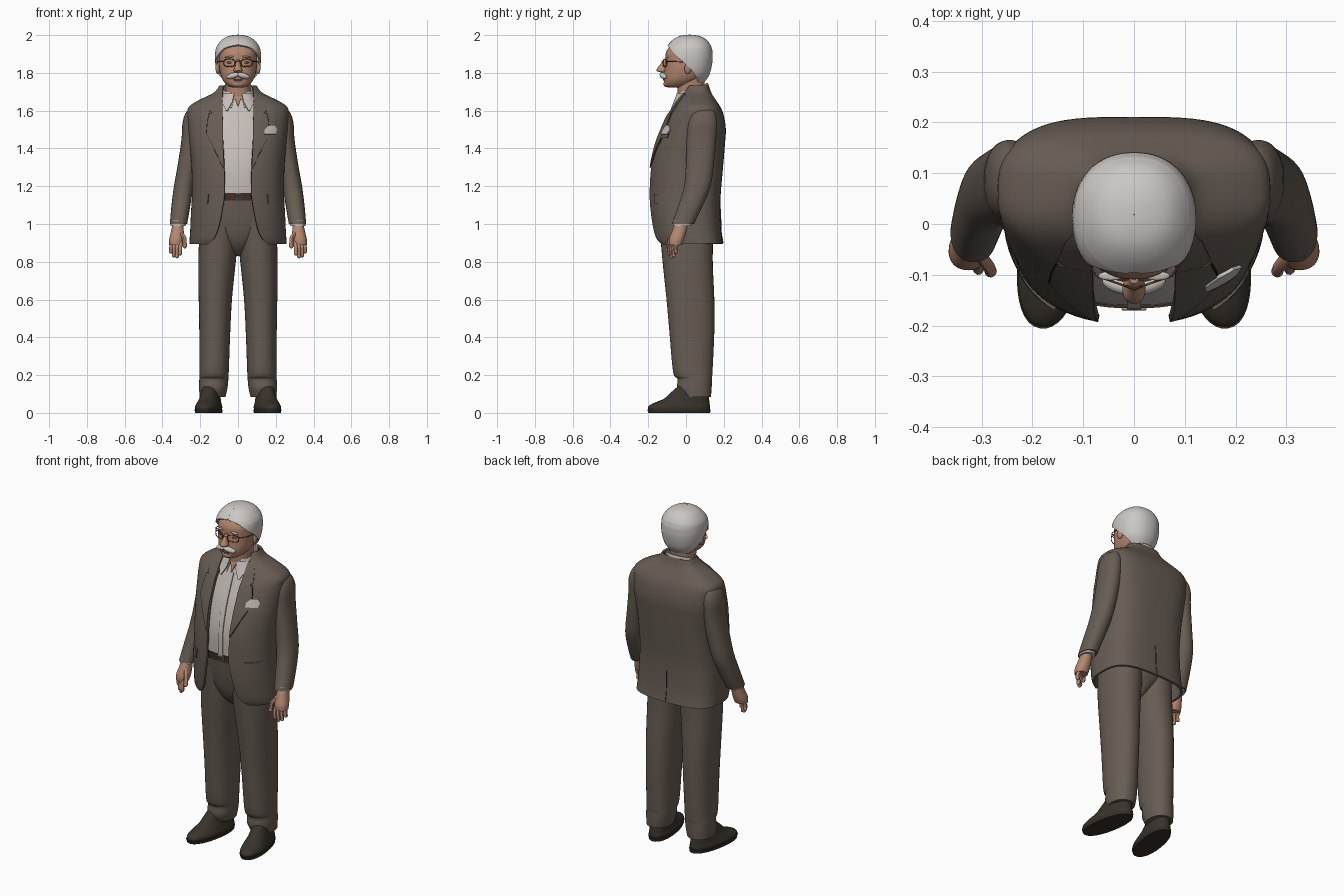
import bpy, bmesh, math

cube = bpy.data.objects.get("Cube")
if cube:
    bpy.data.objects.remove(cube, do_unlink=True)


def material(name, r, g, b):
    m = bpy.data.materials.new(name)
    m.use_nodes = True
    m.diffuse_color = (r, g, b, 1)
    bsdf = m.node_tree.nodes["Principled BSDF"]
    bsdf.inputs["Base Color"].default_value = (r, g, b, 1)
    bsdf.inputs["Roughness"].default_value = 0.8
    return m


SUIT = material("brown_grey_wool", .135, .108, .088)
SEAM = material("dark_seam", .035, .027, .022)
SHIRT = material("white_cotton", .56, .51, .48)
HAIR = material("silver_hair", .6, .57, .55)
SKIN = material("skin", .45, .24, .16)
LIP = material("shaded_skin", .24, .11, .08)
LEATHER = material("shoe_leather", .04, .033, .024)
BELT = material("brown_leather", .05, .028, .02)
METAL = material("buckle_metal", .3, .26, .22)
FRAME = material("tortoiseshell", .15, .055, .035)
made = []


def finish(bm, name, mat, thick=0):
    bmesh.ops.recalc_face_normals(bm, faces=bm.faces)
    me = bpy.data.meshes.new(name)
    bm.to_mesh(me)
    bm.free()
    me.materials.append(mat)
    ob = bpy.data.objects.new(name, me)
    bpy.context.collection.objects.link(ob)
    if thick:
        mod = ob.modifiers.new("thickness", 'SOLIDIFY')
        mod.thickness, mod.offset = thick, 0
    made.append(ob)
    return ob


def smooth_rings(rings, steps=4):
    """Catmull-Rom interpolation of (z, centre x, half width, front y, back y, opening)."""
    out = []
    for i in range(len(rings) - 1):
        a, b, c, d = (rings[min(max(k, 0), len(rings) - 1)] for k in range(i - 1, i + 3))
        for s in range(steps):
            t = s / steps
            out.append([q + .5 * t * (r - p + t * (2*p - 5*q + 4*r - u + t * (3*(q - r) + u - p)))
                        for p, q, r, u in zip(a, b, c, d)])
    return out + [list(rings[-1])]


def loft(name, rings, mat, p=2.2, back=0, n=40, thick=0, tilt=0, side=1):
    """Stack of superellipses; a ring with an opening angle stays open at the front."""
    rings = [tuple(r) + (0,) * (6 - len(r)) for r in rings]
    dense = smooth_rings(rings)
    is_open = any(r[5] for r in rings)
    bm = bmesh.new()
    rows = []
    for z, cx, rx, yf, yb, a in dense:
        ym, h, a, row = (yf + yb) / 2, (yb - yf) / 2, max(a, 0), []
        for k in range(n + 1 if is_open else n):
            th = a + (2 * math.pi - 2 * a) * k / n
            s, c = math.sin(th), math.cos(th)
            e = 2 / (p if c > 0 else p + back)
            dx = math.copysign(abs(s) ** e, s) * rx
            dy = -math.copysign(abs(c) ** e, c) * h
            row.append(bm.verts.new((side * (cx + dx), ym + dy, z + tilt * dy)))
        rows.append(row)
    for lo, hi in zip(rows, rows[1:]):
        for k in range(len(lo) - is_open):
            j = (k + 1) % len(lo)
            bm.faces.new((lo[k], lo[j], hi[j], hi[k]))
    if not is_open:
        bm.faces.new(rows[0])
        bm.faces.new(rows[-1])
    return finish(bm, name, mat, thick), (dense, p)


def front_y(surface, x, z):
    dense, p = surface
    for lo, hi in zip(dense, dense[1:]):
        if z <= hi[0]:
            break
    t = min(max((z - lo[0]) / (hi[0] - lo[0]), 0), 1)
    rx, yf, yb = (lo[i] + t * (hi[i] - lo[i]) for i in (2, 3, 4))
    u = min(abs(x) / rx, .98)
    return (yf + yb) / 2 - (yb - yf) / 2 * (1 - u ** p) ** (1 / p)


def plate(name, surface, rows, mat, side=1, lift=.01, thick=.007):
    """Thin panel laid on the front of a loft; rows are (z, inner x, outer x)."""
    bm, grid = bmesh.new(), []
    for a, b in zip(rows, rows[1:]):
        for s in range(5 if b is rows[-1] else 4):
            z, i, o = (p + (q - p) * s / 4 for p, q in zip(a, b))
            xs = [i + (o - i) * k / 5 for k in range(6)]
            grid.append([bm.verts.new((side * x, front_y(surface, x, z) - lift, z)) for x in xs])
    for lo, hi in zip(grid, grid[1:]):
        for k in range(5):
            bm.faces.new((lo[k], lo[k + 1], hi[k + 1], hi[k]))
    return finish(bm, name, mat, thick)


def ball(name, loc, size, mat, rot=(0, 0, 0)):
    bm = bmesh.new()
    bmesh.ops.create_uvsphere(bm, u_segments=20, v_segments=12, radius=1)
    ob = finish(bm, name, mat)
    ob.location, ob.scale, ob.rotation_euler = loc, size, rot


def tube(name, pts, r, mat, cyclic=False):
    cu = bpy.data.curves.new(name, 'CURVE')
    cu.dimensions, cu.bevel_depth, cu.bevel_resolution, cu.use_fill_caps = '3D', r, 2, True
    sp = cu.splines.new('POLY')
    sp.points.add(len(pts) - 1)
    for q, v in zip(sp.points, pts):
        q.co = (*v, 1)
    sp.use_cyclic_u = cyclic
    cu.materials.append(mat)
    ob = bpy.data.objects.new(name, cu)
    bpy.context.collection.objects.link(ob)
    made.append(ob)


# Jacket: open-fronted shell, opening given as half width
P = 2.25
coat = [(.895, .25, -.155, .19, .16), (.92, .25, -.168, .186, .13), (.97, .247, -.178, .18, .105),
        (1.06, .243, -.188, .176, .085), (1.16, .238, -.192, .178, .07), (1.3, .24, -.184, .19, .072),
        (1.42, .25, -.158, .2, .078), (1.5, .258, -.127, .205, .082), (1.57, .262, -.095, .195, .082),
        (1.615, .257, -.065, .178, .082), (1.65, .205, -.045, .155, .084), (1.69, .125, -.02, .13, .082),
        (1.73, .093, 0, .115, .075)]
coat = [(z, 0, rx, yf, yb, math.asin((g / rx) ** (P / 2))) for z, rx, yf, yb, g in coat]
_, jacket = loft("jacket", coat, SUIT, P, 1, n=64, thick=.012)
tube("back_vent", [(0, .196, .9), (0, .187, .95), (0, .182, 1.08)], .0025, SEAM)

# Shirt with placket, and belt
_, shirt = loft("shirt", [(1.13, 0, .17, -.16, .12), (1.3, 0, .18, -.16, .15), (1.45, 0, .19, -.125, .16),
                          (1.56, 0, .17, -.082, .15), (1.64, 0, .11, -.048, .12), (1.69, 0, .08, -.028, .11)],
                SHIRT, 2.6)
plate("shirt_placket", shirt, [(1.16, -.014, .014), (1.4, -.014, .014), (1.62, -.014, .014)], SHIRT, lift=.003)
loft("shirt_collar", [(1.645, 0, .1, -.06, .125, .3), (1.68, 0, .09, -.045, .12, .25),
                      (1.72, 0, .08, -.035, .113, .2)], SHIRT, thick=.008, tilt=.35)
plate("open_neck", shirt, [(1.625, -.002, .002), (1.655, -.012, .012), (1.688, -.026, .026)], SKIN, lift=.006)
loft("belt", [(1.125, 0, .195, -.165, .14), (1.165, 0, .195, -.166, .14)], BELT, 2.6)
tube("belt_buckle", [(x, -.167, z) for x, z in ((-.022, 1.132), (.022, 1.132), (.022, 1.158), (-.022, 1.158))],
     .0035, METAL, True)

# Trouser seat
loft("trouser_seat", [(.83, 0, .015, -.05, .07), (.87, 0, .06, -.095, .11), (.93, 0, .13, -.127, .14),
                      (1.02, 0, .195, -.148, .15), (1.13, 0, .195, -.162, .14)], SUIT, 2.4)

# Head, neck and hair
loft("neck", [(1.62, 0, .072, -.04, .1), (1.7, 0, .066, -.045, .095), (1.78, 0, .07, -.05, .1)], SKIN)
loft("head", [(1.722, 0, .03, -.095, -.01), (1.735, 0, .058, -.113, .03), (1.77, 0, .085, -.117, .08),
              (1.82, 0, .098, -.113, .115), (1.87, 0, .101, -.109, .122), (1.905, 0, .1, -.107, .12),
              (1.935, 0, .09, -.09, .11), (1.96, 0, .07, -.06, .09), (1.98, 0, .035, -.025, .06)], SKIN, 2.3)
hair = [(1.755, .075, -.09, .095, 128), (1.79, .1, -.1, .118, 108), (1.83, .112, -.108, .13, 92),
        (1.87, .117, -.114, .136, 74), (1.895, .117, -.114, .136, 58), (1.915, .115, -.11, .135, 46),
        (1.93, .112, -.102, .131, 34), (1.94, .107, -.096, .128, 18), (1.947, .103, -.091, .124, 0),
        (1.965, .088, -.074, .112, 0), (1.98, .07, -.054, .093, 0), (1.99, .048, -.033, .07, 0),
        (1.996, .02, -.004, .042, 0), (1.997, .001, .018, .02, 0)]
loft("hair", [(z, 0, rx, yf, yb, math.radians(a)) for z, rx, yf, yb, a in hair], HAIR, 2.2, n=48, thick=.01)
loft("nose", [(1.803, 0, .015, -.136, -.1), (1.813, 0, .023, -.157, -.1), (1.84, 0, .014, -.141, -.1),
              (1.872, 0, .009, -.117, -.095)], SKIN, n=20)
ball("lower_lip", (0, -.117, 1.764), (.026, .006, .005), LIP)
ball("chin", (0, -.1, 1.742), (.034, .02, .018), SKIN)
tube("glasses_bridge", [(-.016, -.122, 1.858), (0, -.129, 1.863), (.016, -.122, 1.858)], .0025, FRAME)

for side, tag in ((1, "left"), (-1, "right")):
    # Lapels, pockets and collar points
    plate(tag + "_lapel", jacket, [(1.3, .073, .077), (1.4, .078, .125), (1.48, .08, .165), (1.54, .08, .16),
                                   (1.585, .082, .15)], SUIT, side, .011)
    plate(tag + "_jacket_collar", jacket, [(1.575, .082, .125), (1.6, .082, .15), (1.65, .083, .135),
                                           (1.69, .08, .105)], SUIT, side, .01)
    edge = [(1.3, .079), (1.4, .127), (1.48, .167), (1.54, .162), (1.585, .152), (1.583, .125)]
    tube(tag + "_lapel_edge", [(side * x, front_y(jacket, x, z) - .011, z) for z, x in edge], .002, SEAM)
    plate(tag + "_pocket_flap", jacket, [(1.105, .16, .226), (1.16, .155, .224)], SUIT, side)
    plate(tag + "_collar_point", shirt, [(1.6, .055, .064), (1.645, .03, .085), (1.69, .02, .076)],
          SHIRT, side, .018)

    # Sleeve, cuff and hand
    loft(tag + "_sleeve", [(1.61, .22, .025, .06, .13), (1.595, .235, .038, .03, .15), (1.54, .244, .049, .01, .165),
                           (1.45, .248, .051, .003, .16), (1.32, .266, .052, 0, .148), (1.2, .287, .052, -.01, .13),
                           (1.1, .302, .05, -.04, .09), (1, .315, .046, -.075, .042)], SUIT, side=side)
    loft(tag + "_cuff", [(.99, .317, .04, -.07, .03), (1.02, .315, .041, -.068, .036)], SHIRT, side=side)
    loft(tag + "_palm", [(1.01, .317, .027, -.055, .012), (.96, .321, .034, -.075, .002),
                         (.92, .325, .039, -.09, -.01), (.89, .328, .036, -.09, -.022)], SKIN, n=24, side=side)
    for i, (finger, tip) in enumerate(zip(("index", "middle", "ring", "little"), (.845, .83, .835, .855))):
        x, y = .303 + .016 * i, -.075 + .011 * i
        tube(f"{tag}_{finger}_finger", [(side * x, y, .905), (side * (x + .003), y - .015, .875),
                                        (side * (x + .004), y - .012, tip)], .0105, SKIN)
        ball(f"{tag}_{finger}_fingertip", (side * (x + .004), y - .012, tip), (.0105, .0105, .012), SKIN)
    tube(tag + "_thumb", [(side * .303, -.06, .955), (side * .285, -.085, .925), (side * .282, -.093, .885)],
         .012, SKIN)
    ball(tag + "_thumb_tip", (side * .282, -.093, .885), (.012, .012, .014), SKIN)

    # Trouser leg, breaking over the shoe
    loft(tag + "_trouser_leg", [(.085, .135, .068, -.03, .132), (.13, .131, .075, -.048, .136),
                                (.18, .128, .077, -.045, .137), (.215, .127, .078, -.068, .14),
                                (.43, .123, .082, -.088, .15), (.6, .12, .088, -.103, .15),
                                (.78, .112, .098, -.122, .142), (.9, .105, .102, -.133, .142),
                                (1.08, .1, .1, -.15, .14)], SUIT, side=side)

    # Shoe and sole, splayed outward
    upper, _ = loft(tag + "_shoe", [(.015, 0, .064, -.168, .16), (.032, 0, .066, -.17, .163),
                                    (.05, 0, .06, -.145, .16), (.075, 0, .053, -.085, .157),
                                    (.11, 0, .046, -.045, .15), (.14, 0, .042, -.01, .145)], LEATHER, side=side)
    sole, _ = loft(tag + "_sole", [(0, 0, .065, -.168, .163), (.018, 0, .068, -.175, .166)], SEAM, side=side)
    for ob in (upper, sole):
        ob.location = (side * .155, -.033, 0)
        ob.rotation_euler.z = side * math.radians(10)

    # Ear, eye, brow, moustache and spectacles
    ball(tag + "_ear", (side * .106, .012, 1.828), (.012, .02, .034), SKIN, (-.15, 0, side * .3))
    ball(tag + "_eye", (side * .042, -.099, 1.855), (.016, .008, .006), LIP)
    ball(tag + "_brow", (side * .045, -.102, 1.884), (.026, .009, .005), HAIR, (0, side * .15, 0))
    ball(tag + "_moustache", (side * .028, -.121, 1.785), (.037, .016, .015), HAIR, (0, side * .25, side * .3))
    rim = []
    for k in range(20):
        c, s = math.cos(k * math.pi / 10), math.sin(k * math.pi / 10)
        x = .046 + math.copysign(abs(c) ** .7, c) * .03
        rim.append((side * x, -.128 + .35 * x, 1.853 + math.copysign(abs(s) ** .7, s) * .02))
    tube(tag + "_lens_rim", rim, .0022, FRAME, True)
    tube(tag + "_spectacle_arm", [(side * .076, -.1, 1.86), (side * .104, -.06, 1.86), (side * .112, .01, 1.856)],
         .0022, FRAME)

# Breast pocket and folded handkerchief
plate("breast_pocket", jacket, [(1.455, .13, .2), (1.48, .13, .205)], SUIT, 1, .01)
plate("pocket_square", jacket, [(1.475, .14, .2), (1.5, .14, .21), (1.522, .165, .195)], SHIRT, 1, .015)

# Bake modifiers and curves, then smooth shading
bpy.ops.object.select_all(action='DESELECT')
for ob in made:
    ob.select_set(True)
bpy.context.view_layer.objects.active = made[0]
bpy.ops.object.convert(target='MESH')
bpy.ops.object.shade_smooth_by_angle(angle=math.radians(45))
